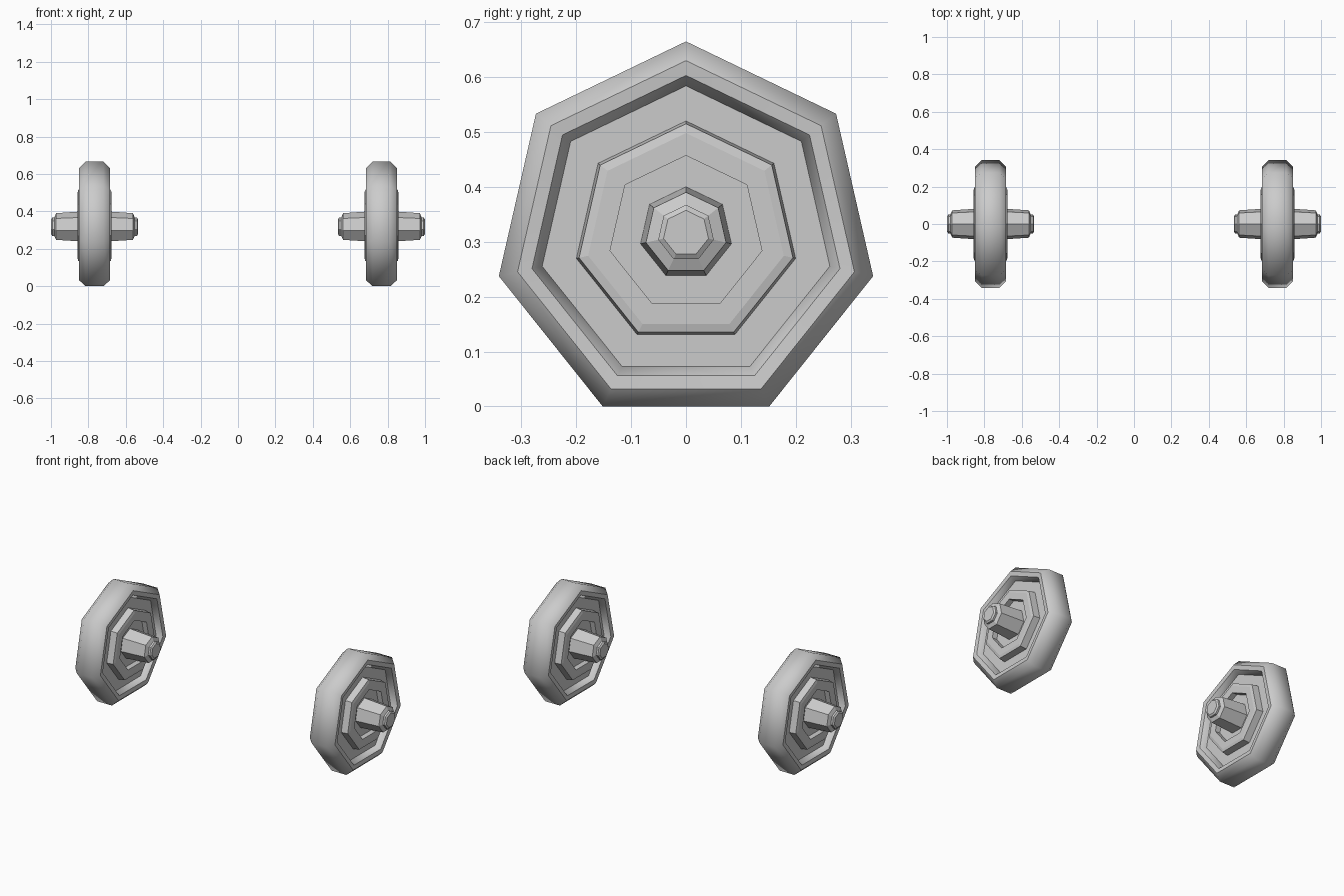
import bpy, bmesh, math

if "Cube" in bpy.data.objects:
    bpy.data.objects.remove(bpy.data.objects["Cube"])

SIDES = 7
RADIUS = 0.35
CENTRE_Z = RADIUS * math.cos(math.pi / SIDES)
WHEEL_X = 0.767


def revolve(name, half_profile, x, closed_ring, smooth):
    """Turn an (offset, radius) half profile, mirrored about the wheel plane, round the axle."""
    profile = half_profile + [(-o, r) for o, r in reversed(half_profile)]
    bm = bmesh.new()
    rings = []
    for o, r in profile:
        rings.append([bm.verts.new((o, r * math.sin(2 * math.pi * i / SIDES),
                                    r * math.cos(2 * math.pi * i / SIDES)))
                      for i in range(SIDES)])
    pairs = list(zip(rings, rings[1:]))
    if closed_ring:
        pairs.append((rings[-1], rings[0]))
    else:
        bm.faces.new(rings[0])
        bm.faces.new(rings[-1])
    for a, b in pairs:
        for i in range(SIDES):
            j = (i + 1) % SIDES
            bm.faces.new((a[i], a[j], b[j], b[i]))
    bmesh.ops.recalc_face_normals(bm, faces=bm.faces)
    mesh = bpy.data.meshes.new(name)
    bm.to_mesh(mesh)
    bm.free()
    obj = bpy.data.objects.new(name, mesh)
    bpy.context.collection.objects.link(obj)
    obj.location = (x, 0, CENTRE_Z)
    if smooth:
        bpy.ops.object.select_all(action='DESELECT')
        obj.select_set(True)
        bpy.context.view_layer.objects.active = obj
        bpy.ops.object.shade_smooth_by_angle(angle=math.radians(53))
    return obj


# Tyre: sloping inner lip, side wall, chamfered shoulder, flat tread
tyre = [(0.048, 0.269), (0.079, 0.288), (0.082, 0.315), (0.048, RADIUS)]
tyre = list(reversed(tyre))
tyre = list(reversed(tyre))

# Rim disc: recessed floor, raised ring, sunken centre
rim = [(0.06, 0.07), (0.06, 0.142), (0.091, 0.142), (0.091, 0.183),
       (0.087, 0.200), (0.048, 0.205), (0.048, 0.272)]

# Axle: tapered barrel, bevelled end, small cap
axle = [(0.2325, 0.042), (0.226, 0.052), (0.215, 0.052), (0.205, 0.075), (0.06, 0.085)]

for side, x in (("left", -WHEEL_X), ("right", WHEEL_X)):
    revolve(side + "_tyre", tyre, x, True, True)
    revolve(side + "_rim", rim, x, False, False)
    revolve(side + "_axle", axle, x, False, False)
